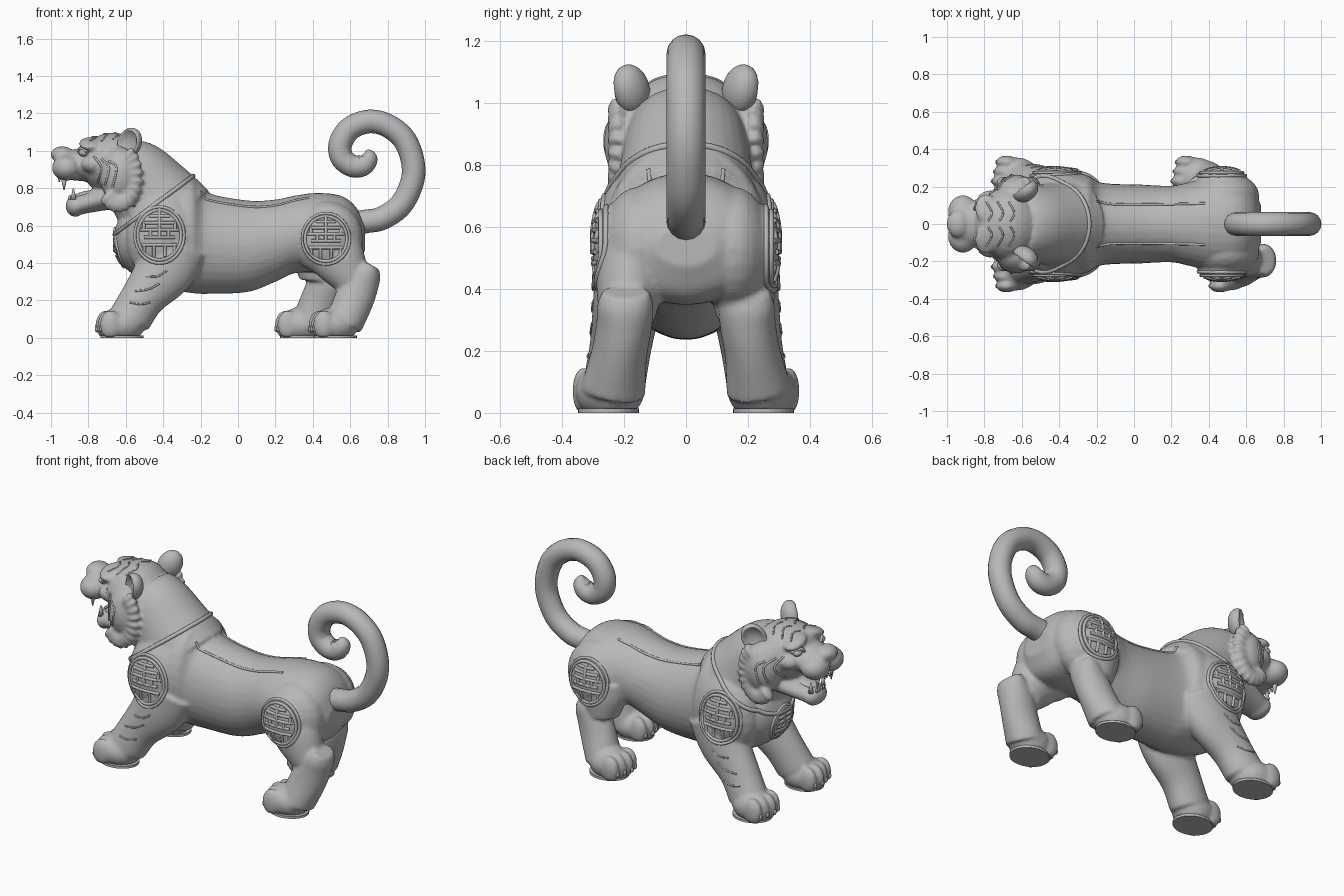
import bpy, bmesh, math
from mathutils import Vector, Matrix, Euler
from mathutils.bvhtree import BVHTree

cube = bpy.data.objects.get("Cube")
if cube:
    bpy.data.objects.remove(cube, do_unlink=True)

stone = bpy.data.materials.new("stone_gray")
stone.use_nodes = True
color = (0.48, 0.48, 0.48, 1)
stone.diffuse_color = color
stone.node_tree.nodes["Principled BSDF"].inputs["Base Color"].default_value = color
SIDES = (1, -1)


def add_object(name, data):
    obj = bpy.data.objects.new(name, data)
    bpy.context.collection.objects.link(obj)
    data.materials.append(stone)
    return obj


def finish(name, bm):
    bmesh.ops.recalc_face_normals(bm, faces=bm.faces)
    for face in bm.faces:
        face.smooth = True
    mesh = bpy.data.meshes.new(name)
    bm.to_mesh(mesh)
    bm.free()
    return add_object(name, mesh)


def spline(points, steps=6):
    """Catmull-Rom interpolation of tuples of any length."""
    pts = [Vector(p) for p in points]
    pts = [2 * pts[0] - pts[1]] + pts + [2 * pts[-1] - pts[-2]]
    out = []
    for a, b, c, d in zip(pts, pts[1:], pts[2:], pts[3:]):
        for i in range(steps):
            t = i / steps
            out.append(0.5 * (2 * b + (c - a) * t + (2 * a - 5 * b + 4 * c - d) * t * t
                              + (3 * b - a - 3 * c + d) * t ** 3))
    return out + [pts[-2]]


def ball(bm, center, radii, turn=(0, 0, 0), segs=24):
    matrix = (Matrix.Translation(center) @ Euler(turn).to_matrix().to_4x4()
              @ Matrix.Diagonal((*radii, 1)))
    bmesh.ops.create_uvsphere(bm, u_segments=segs, v_segments=segs // 2, radius=1, matrix=matrix)


def loft(bm, stations, axis=None, sides=32):
    """Stations are x, y, z, half width, half depth."""
    path = spline(stations)
    rings = []
    for i, p in enumerate(path):
        before, after = path[max(i - 1, 0)], path[min(i + 1, len(path) - 1)]
        along = axis or Vector(after[:3]) - Vector(before[:3])
        deep = along.cross(Vector((0, 1, 0))).normalized()
        wide = deep.cross(along).normalized()
        ring = []
        for k in range(sides):
            a = math.tau * k / sides
            ring.append(bm.verts.new(Vector(p[:3]) + wide * p[3] * math.cos(a)
                                     + deep * p[4] * math.sin(a)))
        rings.append(ring)
    for r, q in zip(rings, rings[1:]):
        for k in range(sides):
            n = (k + 1) % sides
            bm.faces.new((r[k], r[n], q[n], q[k]))
    bm.faces.new(rings[0])
    bm.faces.new(rings[-1])


def tubes(name, paths, radius, closed=False):
    curve = bpy.data.curves.new(name, "CURVE")
    curve.dimensions = "3D"
    curve.bevel_depth = radius
    curve.bevel_resolution = 2
    curve.use_fill_caps = True
    for path in paths:
        s = curve.splines.new("POLY")
        s.points.add(len(path) - 1)
        s.use_cyclic_u = closed
        for point, p in zip(s.points, path):
            point.co = (p[0], p[1], p[2], 1)
            point.radius = p[3] if len(p) > 3 else 1
    return add_object(name, curve)


# Torso: x, belly height, back height, half width
torso = [(-.66, .46, .58, .07), (-.61, .38, .68, .17), (-.5, .3, .77, .24),
         (-.38, .26, .84, .27), (-.25, .24, .87, .26), (-.17, .235, .78, .22),
         (.05, .245, .735, .21), (.2, .3, .74, .205), (.3, .345, .76, .225),
         (.42, .35, .775, .25), (.55, .35, .76, .245), (.63, .38, .7, .2), (.68, .47, .6, .1)]
bm = bmesh.new()
loft(bm, [(x, 0, (lo + hi) / 2, w, (hi - lo) / 2) for x, lo, hi, w in torso], Vector((1, 0, 0)))

# Neck and skull, upper and lower jaws
loft(bm, [(-.35, 0, .63, .25, .25), (-.45, 0, .75, .22, .23),
          (-.54, 0, .86, .2, .2), (-.62, 0, .92, .18, .165)])
ball(bm, (-.67, 0, .93), (.17, .2, .168))
ball(bm, (-.75, 0, 1.0), (.1, .15, .08))
loft(bm, [(-.68, 0, .92, .18, .1), (-.8, 0, .925, .13, .09), (-.94, 0, .925, .115, .078)])
ball(bm, (-.94, 0, .98), (.062, .075, .045))
loft(bm, [(-.64, 0, .77, .15, .08), (-.76, 0, .735, .115, .06), (-.87, 0, .705, .08, .05)])
ball(bm, (-.87, 0, .705), (.052, .085, .058))
for s in SIDES:
    ball(bm, (-.915, s * .065, .91), (.08, .09, .07))
    ball(bm, (-.63, s * .16, .87), (.11, .105, .15))
    ball(bm, (-.79, s * .085, 1.038), (.062, .08, .027), (s * -.3, 0, 0))
    ball(bm, (-.77, s * .12, .93), (.07, .06, .05))
    # Scalloped cheek ruff
    for k in range(13):
        a = -2.3 + k * .27
        ball(bm, (-.64 + .09 * math.cos(a), s * .22, .86 + .145 * math.sin(a)),
             (.05, .035, .022), (0, -a, 0), 16)

# Shoulders, haunches and legs
FRONT_BADGE, HIND_BADGE = (-.42, .55, .135, .155), (.47, .53, .13, .14)


def paw(x, s):
    ball(bm, (x + .01, s * .245, .07), (.125, .11, .095), (0, 0, s * -.3))
    for k in range(4):
        ball(bm, (x - .075 + .012 * abs(k - 1), s * (.178 + .051 * k), .07), (.058, .035, .078))


hind_shift = {1: -.18, -1: 0}
for s in SIDES:
    ball(bm, (-.4, s * .17, .54), (.2, .125, .24))
    ball(bm, (.48, s * .15, .53), (.19, .13, .2))
    for x, z, rx, rz in (FRONT_BADGE, HIND_BADGE):
        ball(bm, (x, s * .25, z), (rx, .052, rz))
    loft(bm, [(-.33, s * .17, .5, .12, .18), (-.395, s * .19, .36, .11, .16),
              (-.505, s * .21, .22, .1, .12), (-.58, s * .23, .1, .1, .115)])
    paw(-.63, s)
    d = hind_shift[s]
    # Thigh, then shin from the pointed hock down to the paw
    loft(bm, [(.48 + d * .3, s * .16, .52, .12, .16), (.54 + d * .6, s * .18, .42, .11, .145),
              (.61 + d, s * .19, .31, .09, .1)])
    loft(bm, [(.712 + d, s * .195, .39, .075, .05), (.69 + d, s * .195, .35, .09, .08),
              (.652 + d, s * .2, .28, .09, .1), (.615 + d, s * .215, .19, .09, .105),
              (.565 + d, s * .235, .07, .105, .1)])
    paw(.51 + d, s)
for v in bm.verts:
    v.co.z = max(v.co.z, .004)
body = finish("body", bm)
remesh = body.modifiers.new("blend", "REMESH")
remesh.mode = "VOXEL"
remesh.voxel_size = .01
remesh.use_smooth_shade = True
soften = body.modifiers.new("soften", "SMOOTH")
soften.factor = .5
soften.iterations = 6
bpy.context.view_layer.update()
surface = BVHTree.FromObject(body, bpy.context.evaluated_depsgraph_get())


def hug(points, direction, steps=6):
    """Lay a path on the body by casting along a direction."""
    d = Vector(direction).normalized()
    hits = [surface.ray_cast(Vector(p[:3]) - d * 2, d)[0] for p in spline(points, steps)]
    return [h for h in hits if h]


def hug_sides(lines):
    return [hug([(x, 0, z) for x, z in line], (0, -s, 0)) for s in SIDES for line in lines]


# Round badges with an abstract lattice
bars = [((-w, v), (w, v)) for v, w in ((.65, .4), (.42, .6), (.18, .75), (-.08, .6), (-.34, .7))]
bars += [((0, .82), (0, -.08))]
for s in SIDES:
    bars += [((s * u, a), (s * u, b)) for u, a, b in
             ((.35, .18, -.08), (.6, -.34, -.62), (.22, -.34, -.75), (.62, .42, .18))]
circle = [(math.cos(math.tau * k / 40), math.sin(math.tau * k / 40)) for k in range(40)]


def badge(name, place, direction):
    rings = [hug([place(u * r, v * r) for u, v in circle], direction, 1) for r in (.97, .86)]
    tubes(name + "_rim", rings, .009, closed=True)
    tubes(name + "_lattice", [hug([place(*a), place(*b)], direction, 8) for a, b in bars], .009)


for s, side in zip(SIDES, ("back", "front")):
    for part, (x, z, rx, rz) in (("shoulder", FRONT_BADGE), ("haunch", HIND_BADGE)):
        badge(f"{part}_badge_{side}", lambda u, v: (x + u * rx, 0, z + v * rz), (0, -s, 0))
badge("chest_badge", lambda u, v: (-.64 - .04 * v, u * .1, .48 + v * .1), (1, 0, .3))

# Collar around the neck
collar = []
for u, v in circle:
    mid = Vector((-.455, 0, .705))
    out = Vector((.215 * u, v * .25, .16 * u))
    hit = surface.ray_cast(mid + out * 3, -out.normalized())[0]
    if hit:
        collar.append(hit)
tubes("collar", [collar], .012, closed=True)

# Saddle trim
tubes("saddle_trim", [hug([(-.2, s * .12, 0), (-.1, s * .105, 0), (.15, s * .105, 0), (.38, s * .11, 0)],
                          (0, 0, -1)) for s in SIDES], .007)

# Stripes on legs, cheeks and crown
tubes("leg_stripes", hug_sides([[(-.55, .25), (-.48, .26), (-.42, .29)],
                                [(-.58, .19), (-.52, .18), (-.47, .19)],
                                [(-.49, .33), (-.43, .33), (-.38, .36)]]), .005)
cheeks = [[(-.77 + k, .97 - k * .3), (-.73 + k, .91), (-.75 + k, .83 - k * .3)]
          for k in (0, .04, .08)]
tubes("cheek_stripes", hug_sides(cheeks), .006)
tubes("crown_stripes", [hug([(x, s * .015, 0), (x + .02, s * .06, 0), (x - .01, s * .12, 0)], (0, 0, -1))
                        for s in SIDES for x in (-.78, -.72, -.66)], .005)

# Eyes, eyelids and claws
eyes, claws = bmesh.new(), bmesh.new()
for s in SIDES:
    ball(eyes, (-.82, s * .105, .99), (.03, .037, .022), (0, 0, s * .5), 16)
    for x in (-.63, .51 + hind_shift[s]):
        for k in range(4):
            ball(claws, (x - .125 + .012 * abs(k - 1), s * (.178 + .051 * k), .05),
                 (.011, .012, .02), segs=12)
finish("eyes", eyes)
finish("claws", claws)
tubes("eyelids", [spline([(-.85, s * .07, .98), (-.843, s * .1, 1.013), (-.805, s * .142, .995)])
                  for s in SIDES], .009)

# Fangs, small teeth and tongue
teeth = bmesh.new()


def tooth(x, y, z, length, radius):
    bmesh.ops.create_cone(teeth, cap_ends=True, segments=12, radius1=radius, radius2=.003,
                          depth=abs(length), matrix=Matrix.Translation((x, y, z + length / 2))
                          @ Matrix.Rotation(math.pi if length < 0 else 0, 4, "X"))


for s in SIDES:
    tooth(-.93, s * .065, .86, -.07, .018)
    tooth(-.88, s * .058, .74, .06, .016)
    for k in range(2):
        tooth(-.955, s * (.012 + .02 * k), .868, -.035, .01)
        tooth(-.9, s * (.012 + .02 * k), .74, .025, .01)
finish("teeth", teeth)
tongue = bmesh.new()
ball(tongue, (-.81, 0, .77), (.075, .05, .016), (0, -.2, 0))
finish("tongue", tongue)

# Cupped ears, leaning outward
for s, side in zip(SIDES, ("back", "front")):
    ear = bmesh.new()
    bmesh.ops.create_uvsphere(ear, u_segments=32, v_segments=24, radius=1)
    matrix = (Matrix.Translation((-.58, s * .177, 1.042))
              @ Euler((s * -.5, 0, s * -.95)).to_matrix().to_4x4()
              @ Matrix.Diagonal((.055, .068, .085, 1)))
    for v in ear.verts:
        if v.co.x < -.45:
            v.co.x = -.9 - v.co.x
        v.co = matrix @ v.co
    finish("ear_" + side, ear)

# Curled tail
coil = [(.56, .6, 1.1), (.68, .622, 1), (.77, .64, 1), (.87, .71, 1), (.93, .83, 1), (.935, .94, 1),
        (.89, 1.06, 1), (.8, 1.135, 1), (.7, 1.157, 1), (.6, 1.12, 1), (.548, 1.04, 1),
        (.555, .965, .98), (.61, .92, .95), (.665, .922, .92), (.695, .955, .82), (.697, .985, .55),
        (.69, 1.005, .1)]
tail = tubes("tail", [spline([(x, 0, z, r) for x, z, r in coil])], .063)
tail.data.bevel_resolution = 6

# Foot plates
for name, x, s in [(f"{part}_foot_plate_{i}", x, s) for i, s in enumerate(SIDES)
                   for part, x in (("fore", -.62), ("hind", .52 + hind_shift[s]))]:
    plate = bmesh.new()
    bmesh.ops.create_cone(plate, cap_ends=True, segments=32, radius1=1, radius2=1, depth=.014,
                          matrix=Matrix.Translation((x, s * .25, .007))
                          @ Matrix.Diagonal((.115, .098, 1, 1)))
    obj = finish(name, plate)
    obj.data.shade_flat()
